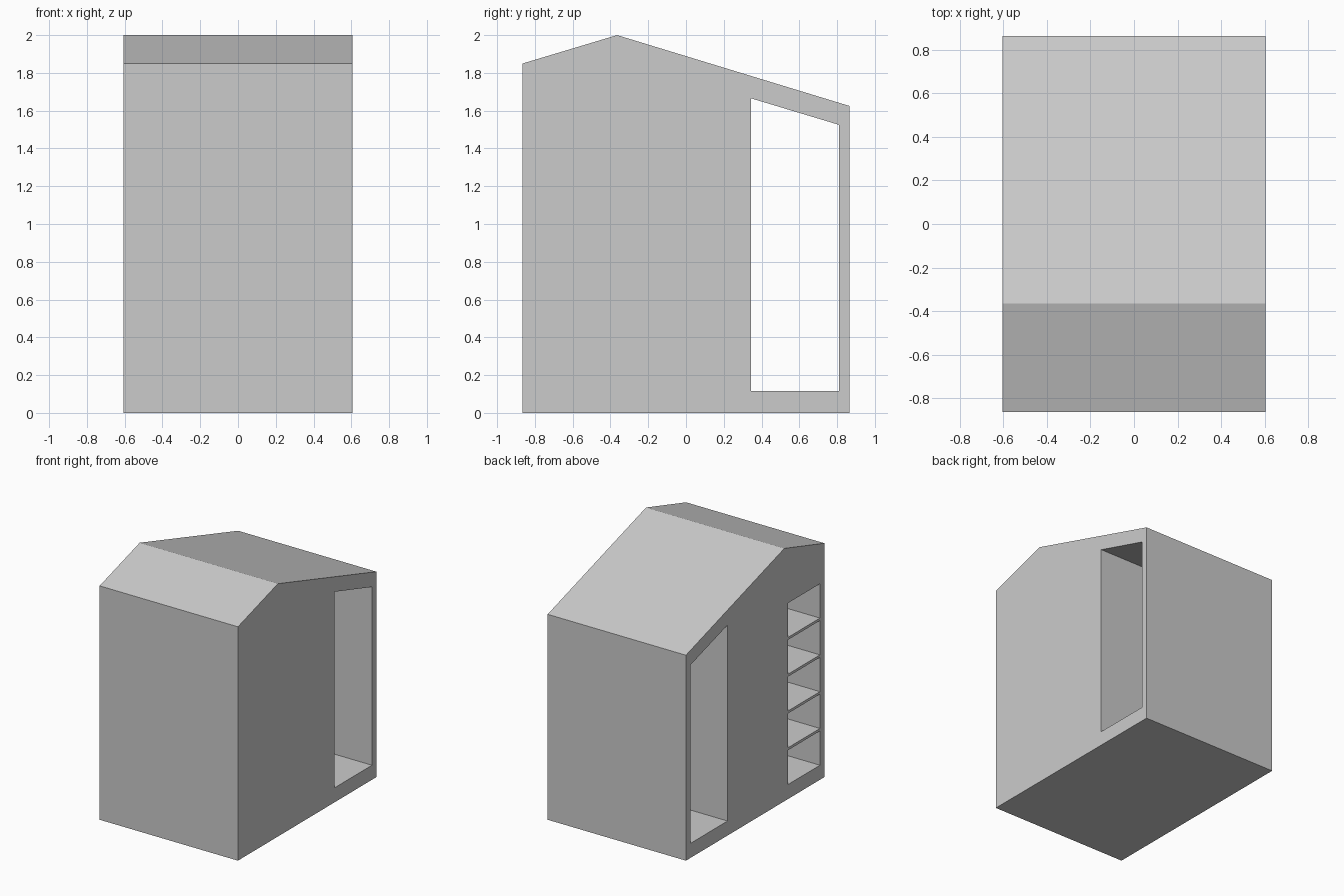
import bpy
import bmesh

cube = bpy.data.objects.get("Cube")
if cube:
    bpy.data.objects.remove(cube, do_unlink=True)

HALF_WIDTH = 0.605
WALL = 0.055
SHELF_BACK = HALF_WIDTH - WALL
SHELF_Y = (-0.81, -0.41)
SHELF_Z = (0.115, 1.55)
BAYS = 5
BOARD = 0.02


def prism(name, profile, x0, x1):
    """Extrude a (y, z) profile along x from x0 to x1."""
    bm = bmesh.new()
    face = bm.faces.new([bm.verts.new((x0, y, z)) for y, z in profile])
    side = bmesh.ops.extrude_face_region(bm, geom=[face])["geom"]
    verts = [v for v in side if isinstance(v, bmesh.types.BMVert)]
    bmesh.ops.translate(bm, verts=verts, vec=(x1 - x0, 0, 0))
    bmesh.ops.recalc_face_normals(bm, faces=bm.faces)
    mesh = bpy.data.meshes.new(name)
    bm.to_mesh(mesh)
    bm.free()
    obj = bpy.data.objects.new(name, mesh)
    bpy.context.collection.objects.link(obj)
    return obj


def rect(ys, zs):
    return [(ys[0], zs[0]), (ys[1], zs[0]), (ys[1], zs[1]), (ys[0], zs[1])]


def cut(target, cutter):
    """Subtract the cutter from the target, then discard it."""
    cutter.hide_render = True
    mod = target.modifiers.new(cutter.name, "BOOLEAN")
    mod.operation = "DIFFERENCE"
    mod.solver = "EXACT"
    mod.object = cutter
    bpy.context.view_layer.objects.active = target
    bpy.ops.object.modifier_apply(modifier=mod.name)
    bpy.data.objects.remove(cutter, do_unlink=True)


# Gabled body with an off-centre ridge
body = prism("cabinet_body",
             [(-0.865, 0), (0.865, 0), (0.865, 1.625), (-0.365, 2), (-0.865, 1.85)],
             -HALF_WIDTH, HALF_WIDTH)

# Tall passage through the rear, its ceiling parallel to the roof
cut(body, prism("passage_cutter",
                [(0.345, 0.115), (0.81, 0.115), (0.81, 1.525), (0.345, 1.665)],
                -1, 1))

# Shelf recess, open on the right side only
cut(body, prism("recess_cutter", rect(SHELF_Y, SHELF_Z), -1, SHELF_BACK))

# Thin shelf boards dividing the recess evenly
pitch = (SHELF_Z[1] - SHELF_Z[0] + BOARD) / BAYS
for i in range(1, BAYS):
    top = SHELF_Z[0] + i * pitch
    prism(f"shelf_{i}", rect(SHELF_Y, (top - BOARD, top)), -HALF_WIDTH, SHELF_BACK)
